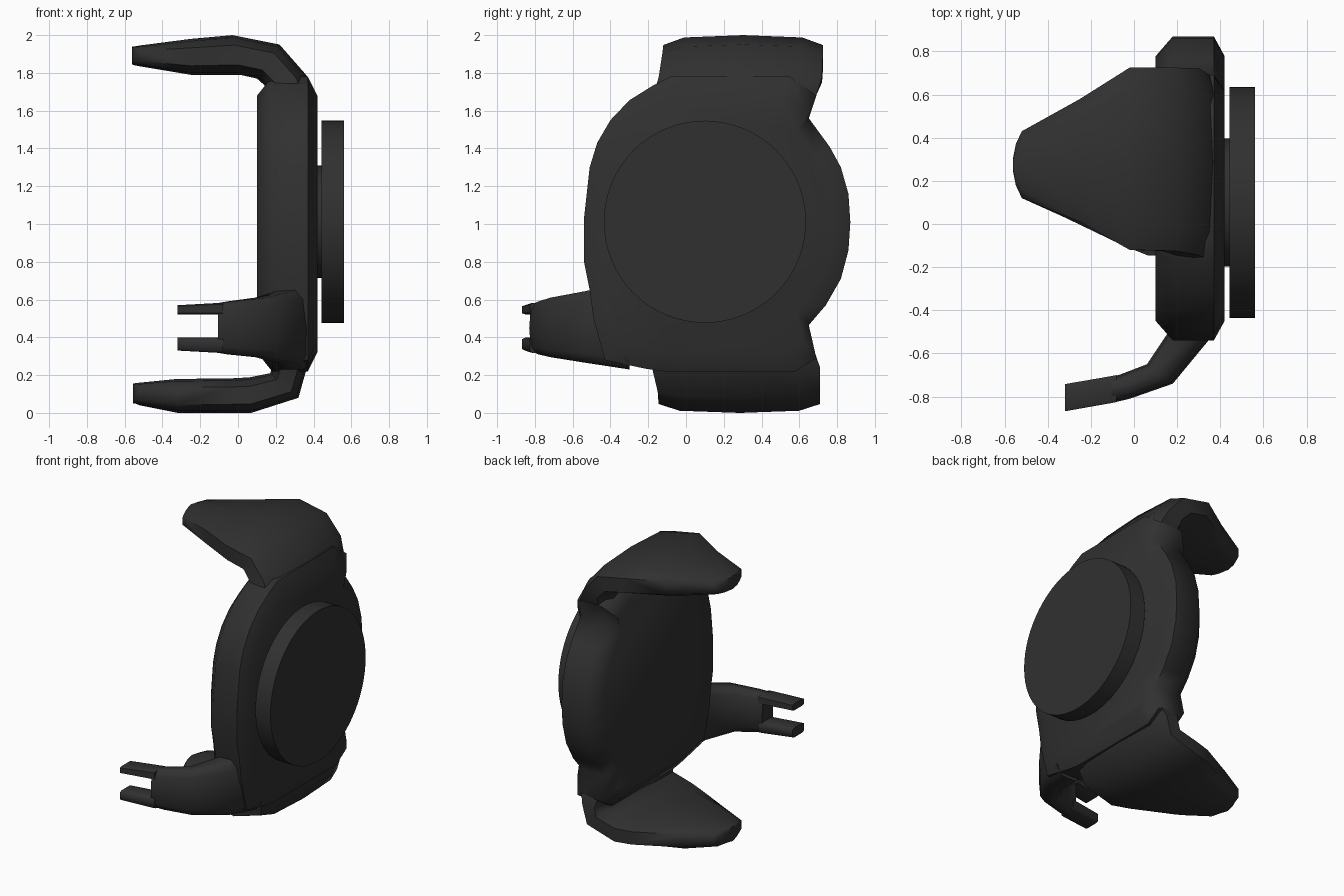
import bpy, bmesh, math
from mathutils import Vector

if "Cube" in bpy.data.objects:
    bpy.data.objects.remove(bpy.data.objects["Cube"])

mat = bpy.data.materials.new("charcoal black")
mat.diffuse_color = (0.03, 0.03, 0.03, 1)
mat.use_nodes = True
mat.node_tree.nodes["Principled BSDF"].inputs["Base Color"].default_value = mat.diffuse_color


def finish(name, rings, angle=60):
    """Skin closed rings of equal length, cap both ends, shade smooth by angle."""
    bm = bmesh.new()
    loops = [[bm.verts.new(p) for p in r] for r in rings]
    n = len(loops[0])
    for a, b in zip(loops, loops[1:]):
        for i in range(n):
            j = (i + 1) % n
            bm.faces.new((a[i], a[j], b[j], b[i]))
    bm.faces.new(loops[0])
    bm.faces.new(loops[-1])
    bmesh.ops.recalc_face_normals(bm, faces=bm.faces)
    me = bpy.data.meshes.new(name)
    bm.to_mesh(me)
    bm.free()
    me.materials.append(mat)
    ob = bpy.data.objects.new(name, me)
    bpy.context.collection.objects.link(ob)
    bpy.ops.object.select_all(action='DESELECT')
    ob.select_set(True)
    bpy.context.view_layer.objects.active = ob
    bpy.ops.object.shade_smooth_by_angle(angle=math.radians(angle))
    return ob


# Rounded cross-section: (position across width, position through thickness)
SECTION = [(0, .25), (.13, .06), (.5, 0), (.87, .06), (1, .25),
           (1, .75), (.87, .94), (.5, 1), (.13, .94), (0, .75)]
PRONG = [(0, .12), (.12, 0), (.88, 0), (1, .12), (1, .88), (.88, 1), (.12, 1), (0, .88)]


def band(name, stations, place, section=SECTION):
    """Sweep a section; station = outer point, inner point, width low, width high."""
    rings = []
    for outer, inner, lo, hi in stations:
        ring = []
        for w, t in section:
            p = Vector(outer).lerp(Vector(inner), t)
            ring.append(place(p.x, p.y, lo + (hi - lo) * w))
        rings.append(ring)
    finish(name, rings)


def xz(a, b, w):
    return (a, w, b)


def xy(a, b, w):
    return (a, b, w)


# Main body: rounded plate with chamfered rim
outline = [(-.54, .8), (-.54, 1.03), (-.51, 1.3), (-.47, 1.43), (-.4, 1.55), (-.3, 1.655),
           (-.18, 1.73), (-.08, 1.78), (.55, 1.78), (.69, 1.68), (.65, 1.56), (.76, 1.41),
           (.82, 1.3), (.86, 1.16), (.87, 1.01), (.86, .86), (.82, .71), (.74, .57),
           (.65, .465), (.69, .29), (.58, .22), (-.12, .22), (-.22, .235), (-.43, .28),
           (-.49, .5), (-.51, .65)]
rings = []
for x, s in [(.10, .87), (.18, 1), (.37, 1), (.42, .87)]:
    rings.append([(x, .16 + (y - .16) * s, 1 + (z - 1) * s) for y, z in outline])
finish("body_plate", rings)

# Upper hook
band("upper_hook", [
    ((.415, 1.45), (.13, 1.45), -.22, .60),
    ((.42, 1.68), (.14, 1.69), -.17, .69),
    ((.36, 1.79), (.14, 1.735), -.145, .72),
    ((.22, 1.95), (.10, 1.77), -.125, .725),
    ((-.03, 2.0), (.01, 1.79), -.12, .725),
    ((-.25, 1.98), (-.25, 1.79), .01, .58),
    ((-.52, 1.945), (-.52, 1.835), .12, .43),
    ((-.548, 1.94), (-.548, 1.84), .18, .37),
    ((-.56, 1.94), (-.56, 1.845), .24, .31)], xz)

# Lower hook
band("lower_hook", [
    ((.415, .55), (.13, .55), -.22, .60),
    ((.42, .33), (.14, .31), -.20, .68),
    ((.365, .24), (.18, .24), -.18, .71),
    ((.32, .08), (.17, .21), -.15, .71),
    ((.07, .0), (.06, .188), -.145, .71),
    ((-.05, .0), (-.05, .182), -.10, .68),
    ((-.32, .0), (-.32, .18), .03, .54),
    ((-.52, .04), (-.52, .16), .12, .43),
    ((-.545, .05), (-.545, .157), .18, .37),
    ((-.557, .05), (-.557, .155), .24, .31)], xz)

# Side arm
band("side_arm", [
    ((.41, -.30), (.18, -.30), .23, .70),
    ((.345, -.54), (.16, -.50), .265, .645),
    ((.18, -.74), (.06, -.65), .295, .61),
    ((-.02, -.81), (-.07, -.70), .31, .59),
    ((-.105, -.83), (-.105, -.705), .318, .582)], xy)

# Two prongs at the end of the arm
for name, lo, hi, tlo, thi in [("upper_prong", .522, .582, .522, .57),
                               ("lower_prong", .318, .398, .33, .398)]:
    band(name, [((-.08, -.825), (-.08, -.70), lo, hi),
                ((-.105, -.83), (-.105, -.705), lo, hi),
                ((-.32, -.868), (-.32, -.742), tlo, thi)], xy, PRONG)


# Round cover and its spacer
def disc(name, x0, x1, r):
    turn = [math.tau * i / 64 for i in range(64)]
    finish(name, [[(x, .10 + r * math.cos(a), 1.012 + r * math.sin(a)) for a in turn]
                  for x in (x0, x1)], 35)


disc("cover_spacer", .41, .45, .297)
disc("round_cover", .442, .56, .535)
